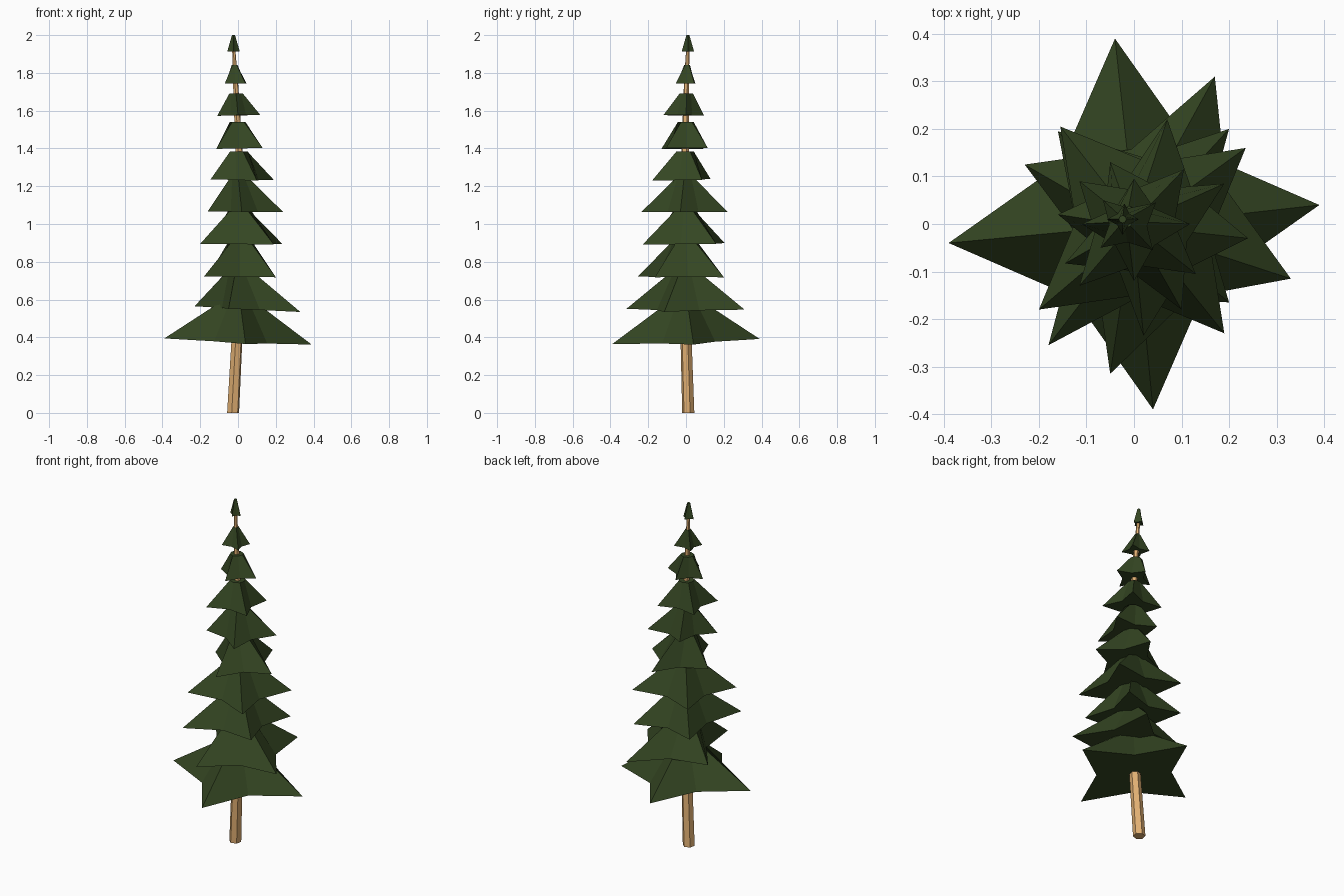
import bpy, bmesh
from math import cos, sin, pi, atan2, hypot
from mathutils import Vector


def material(name, rgb):
    m = bpy.data.materials.new(name)
    m.diffuse_color = (*rgb, 1)
    return m


def loft(name, rings, mat):
    """Closed solid skinned through rings of equal vertex count."""
    bm = bmesh.new()
    loops = [[bm.verts.new(p) for p in ring] for ring in rings]
    n = len(loops[0])
    for a, b in zip(loops, loops[1:]):
        for i in range(n):
            j = (i + 1) % n
            bm.faces.new((a[i], a[j], b[j], b[i]))
    bm.faces.new(loops[0][::-1])
    bm.faces.new(loops[-1])
    bmesh.ops.recalc_face_normals(bm, faces=bm.faces)
    me = bpy.data.meshes.new(name)
    bm.to_mesh(me)
    bm.free()
    me.materials.append(mat)
    ob = bpy.data.objects.new(name, me)
    bpy.context.collection.objects.link(ob)
    return ob


green = material("needles", (0.034, 0.06, 0.016))
wood = material("bark", (0.75, 0.43, 0.17))

# Gently bowed six-sided trunk: z, centre x, centre y, radius
spine = [(0, -0.026, 0.012, 0.033), (0.4, -0.005, 0.0, 0.03),
         (0.9, 0.012, -0.006, 0.026), (1.4, 0.005, -0.004, 0.02),
         (1.75, -0.013, 0.003, 0.014), (1.95, -0.024, 0.01, 0.008)]
loft("trunk", [[(x + r * cos(i * pi / 3 + 0.3), y + r * sin(i * pi / 3 + 0.3), z)
                for i in range(6)] for z, x, y, r in spine], wood)


def trunk_at(z):
    for a, b in zip(spine, spine[1:]):
        if z <= b[0]:
            break
    t = min((z - a[0]) / (b[0] - a[0]), 1)
    return a[1] + t * (b[1] - a[1]), a[2] + t * (b[2] - a[2])


# Branch tiers: bottom z, top z, top radius, tilt x, tilt y, four tips (counter-clockwise)
tiers = [
    (0.378, 0.61, 0.06, -0.045, 0.03, [(0.39, 0.04), (-0.04, 0.39), (-0.39, -0.04), (0.04, -0.39)]),
    (0.552, 0.76, 0.06, -0.05, 0.01, [(0.33, -0.115), (0.17, 0.31), (-0.23, 0.125), (-0.05, -0.315)]),
    (0.72, 0.92, 0.055, -0.01, 0.0, [(0.2, 0.2), (-0.16, 0.195), (-0.18, -0.255), (0.2, -0.165)]),
    (0.895, 1.08, 0.055, -0.01, 0.01, [(0.235, 0.16), (-0.155, 0.205), (-0.2, -0.18), (0.19, -0.23)]),
    (1.065, 1.24, 0.052, -0.01, 0.0, [(0.24, -0.03), (0.07, 0.22), (-0.16, 0.02), (0.02, -0.235)]),
    (1.235, 1.385, 0.05, -0.02, 0.02, [(0.19, 0.085), (-0.05, 0.13), (-0.145, -0.083), (0.1, -0.18)]),
    (1.4, 1.54, 0.042, 0.02, 0.0, [(0.105, 0.115), (-0.115, 0.09), (-0.115, -0.13), (0.13, -0.105)]),
    (1.575, 1.69, 0.036, 0.02, -0.01, [(0.118, 0.0), (0.0, 0.095), (-0.11, 0.0), (0.0, -0.12)]),
    (1.743, 1.843, 0.015, 0.0, 0.0, [(0.046, 0.045), (-0.065, 0.05), (-0.07, -0.05), (0.04, -0.055)]),
    (1.912, 2.0, 0.008, 0.0, 0.0, [(0.01, 0.01), (-0.02, 0.043), (-0.057, 0.01), (-0.024, -0.023)]),
]

for k, (z0, z1, r, tx, ty, tips) in enumerate(tiers):
    c = sum((Vector(p) for p in tips), Vector((0, 0))) / 4
    star = []
    for a, b in zip(tips, tips[1:] + tips[:1]):
        a, b = Vector(a), Vector(b)
        # Notch between neighbouring tips, pulled in toward the centre
        star += [a, c + (a + b - 2 * c) * 0.36]
    low = [(p.x, p.y, z0 + tx * p.x + ty * p.y) for p in star]
    tc = Vector(trunk_at(z1))
    high = []
    for p in star:
        d = (p - c).normalized()
        high.append((tc.x + r * d.x, tc.y + r * d.y, z1))
    loft(f"branch_tier_{k + 1}", [low, high], green)
